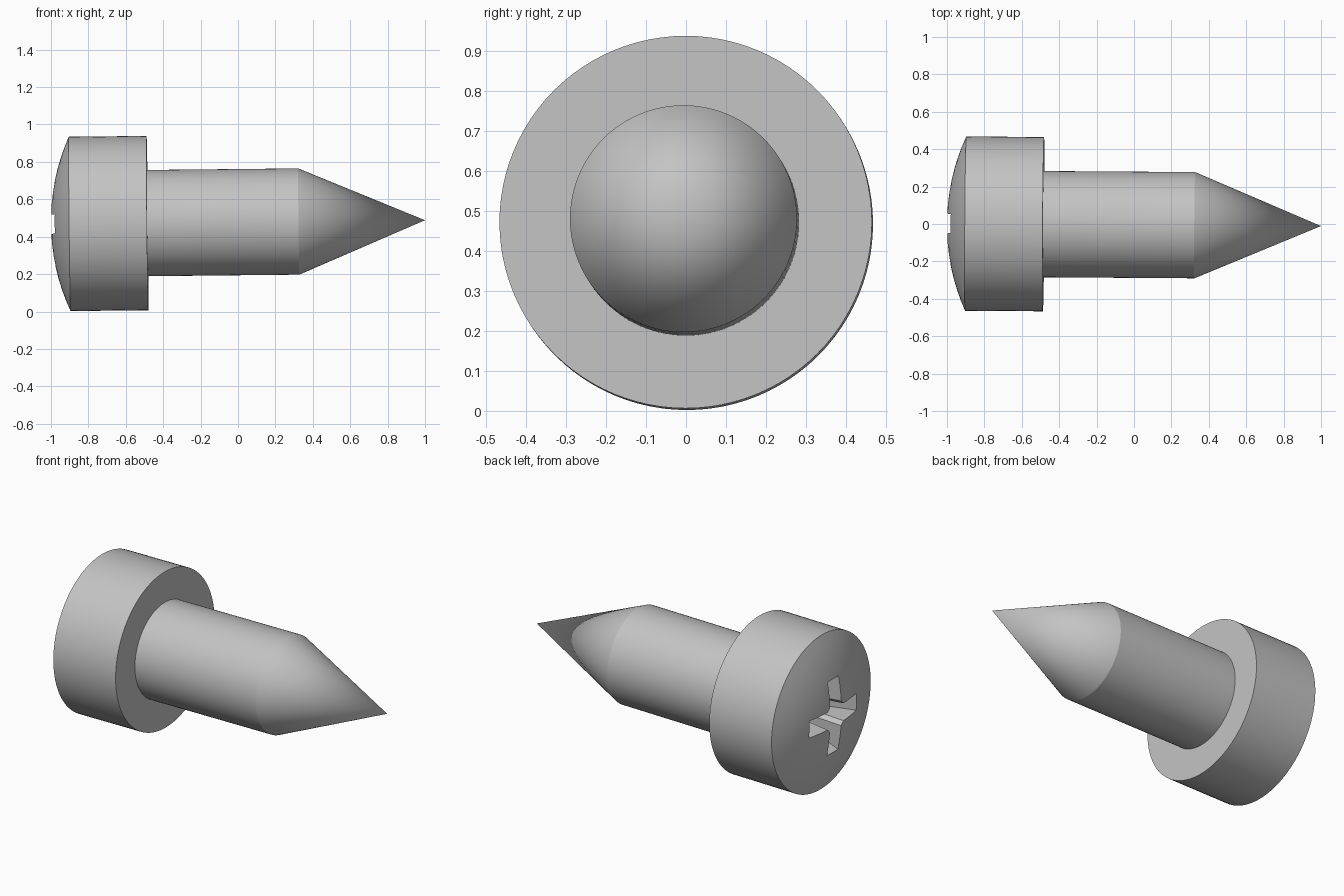
import bpy, bmesh, math
from mathutils import Matrix, Vector

if "Cube" in bpy.data.objects:
    bpy.data.objects.remove(bpy.data.objects["Cube"])

SIDES = 96
HEAD_R, SHANK_R = 0.466, 0.284

steel = bpy.data.materials.new("plain grey steel")
steel.diffuse_color = (0.55, 0.55, 0.55, 1)
steel.use_nodes = True
steel.node_tree.nodes["Principled BSDF"].inputs["Base Color"].default_value = steel.diffuse_color

# The screw axis leans very slightly off the x axis
axis = Vector((1, -0.0068, 0.0104)).normalized()
place = (Matrix.Translation((-0.9, 0.002, 0.4685))
         @ Vector((1, 0, 0)).rotation_difference(axis).to_matrix().to_4x4()
         @ Matrix.Translation((0.9, 0, 0)))


def make_object(name, bm):
    bmesh.ops.recalc_face_normals(bm, faces=bm.faces)
    bm.transform(place)
    mesh = bpy.data.meshes.new(name)
    bm.to_mesh(mesh)
    bm.free()
    mesh.materials.append(steel)
    ob = bpy.data.objects.new(name, mesh)
    bpy.context.collection.objects.link(ob)
    return ob


def lathe(name, profile):
    """Revolve (x, radius) points around the x axis, closing both poles."""
    bm = bmesh.new()
    rings = []
    for x, r in profile:
        if r < 1e-6:
            rings.append([bm.verts.new((x, 0, 0))] * SIDES)
        else:
            rings.append([bm.verts.new((x, r * math.cos(a), r * math.sin(a)))
                          for a in (2 * math.pi * i / SIDES for i in range(SIDES))])
    for p, q in zip(rings, rings[1:]):
        for i in range(SIDES):
            j = (i + 1) % SIDES
            bm.faces.new(list(dict.fromkeys((p[i], p[j], q[j], q[i]))))
    return make_object(name, bm)


# Domed head, cylindrical shank and conical point in one turned profile
dome_h = 0.101
dome_R = (HEAD_R ** 2 + dome_h ** 2) / (2 * dome_h)
half = math.asin(HEAD_R / dome_R)
profile = []
for k in range(9):
    t = half * k / 8
    profile.append((-0.9 - dome_h + dome_R * (1 - math.cos(t)), dome_R * math.sin(t)))
profile += [(-0.484, HEAD_R), (-0.484, SHANK_R), (0.325, SHANK_R), (1.0, 0)]
screw = lathe("screw_body", profile)


# Tapered cross recess
def cross(bm, x, reach, w, c):
    """Plus-shaped outline with chamfered inner corners."""
    loop = []
    for q in range(4):
        ca, sa = round(math.cos(q * math.pi / 2)), round(math.sin(q * math.pi / 2))
        for u, v in ((w + c, -w), (reach, -w), (reach, w), (w + c, w)):
            loop.append(bm.verts.new((x, u * ca - v * sa, u * sa + v * ca)))
    return loop


bm = bmesh.new()
outer = cross(bm, -1.05, 0.255, 0.056, 0.022)
inner = cross(bm, -0.76, 0.12, 0.036, 0.022)
bm.faces.new(outer)
bm.faces.new(inner)
for i in range(16):
    j = (i + 1) % 16
    bm.faces.new((outer[i], outer[j], inner[j], inner[i]))
cutter = make_object("recess_cutter", bm)
cutter.hide_render = True

bpy.context.view_layer.objects.active = screw
screw.select_set(True)
cut = screw.modifiers.new("recess", 'BOOLEAN')
cut.operation = 'DIFFERENCE'
cut.solver = 'EXACT'
cut.object = cutter
bpy.ops.object.modifier_apply(modifier=cut.name)
bpy.data.objects.remove(cutter)

bpy.ops.object.shade_smooth_by_angle(angle=math.radians(18))
